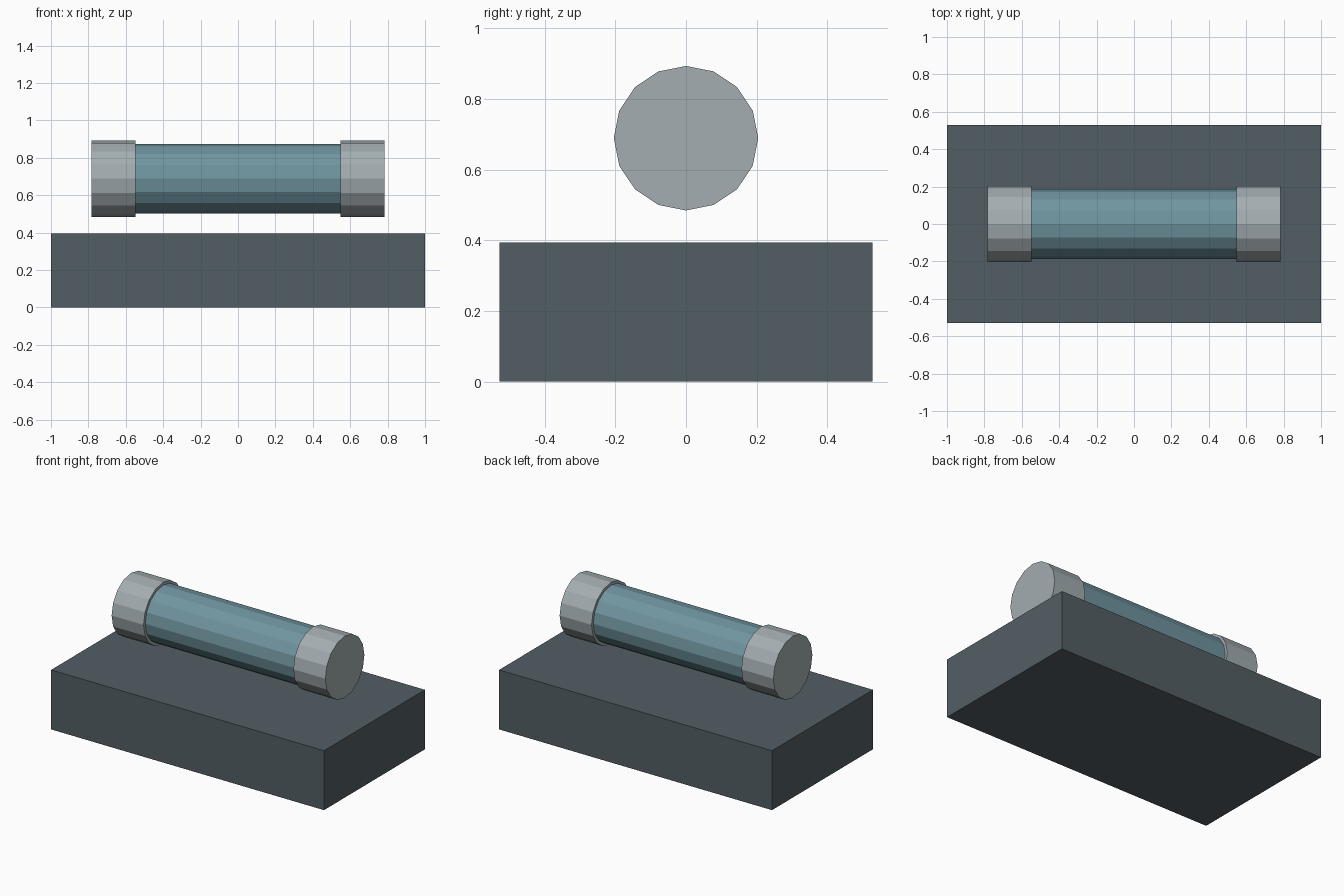
import bpy
import math

if "Cube" in bpy.data.objects:
    bpy.data.objects.remove(bpy.data.objects["Cube"])


def srgb(*rgb):
    return [((c / 255 + 0.055) / 1.055) ** 2.4 for c in rgb] + [1.0]


def material(name, color):
    m = bpy.data.materials.new(name)
    m.diffuse_color = color
    m.use_nodes = True
    m.node_tree.nodes["Principled BSDF"].inputs["Base Color"].default_value = m.diffuse_color
    return m


slate = material("dark slate", srgb(82, 94, 100))
glass = material("teal glass", srgb(112, 149, 160))
metal = material("light grey metal", srgb(163, 173, 177))

AXIS_Z = 0.689


def tube(name, x0, x1, radius, mat):
    """16-sided cylinder lying along x, with a corner at the top."""
    bpy.ops.mesh.primitive_cylinder_add(
        vertices=16, radius=radius, depth=x1 - x0,
        location=((x0 + x1) / 2, 0, AXIS_Z), rotation=(0, math.pi / 2, 0))
    ob = bpy.context.object
    ob.name = name
    ob.data.materials.append(mat)


# Block base
bpy.ops.mesh.primitive_cube_add(size=1, location=(0, 0, 0.197))
base = bpy.context.object
base.name = "base"
base.scale = (2.0, 1.056, 0.394)
base.data.materials.append(slate)

# Glass body with a metal cap at each end
tube("glass_body", -0.60, 0.60, 0.186, glass)
tube("left_cap", -0.783, -0.549, 0.2045, metal)
tube("right_cap", 0.549, 0.783, 0.2045, metal)
